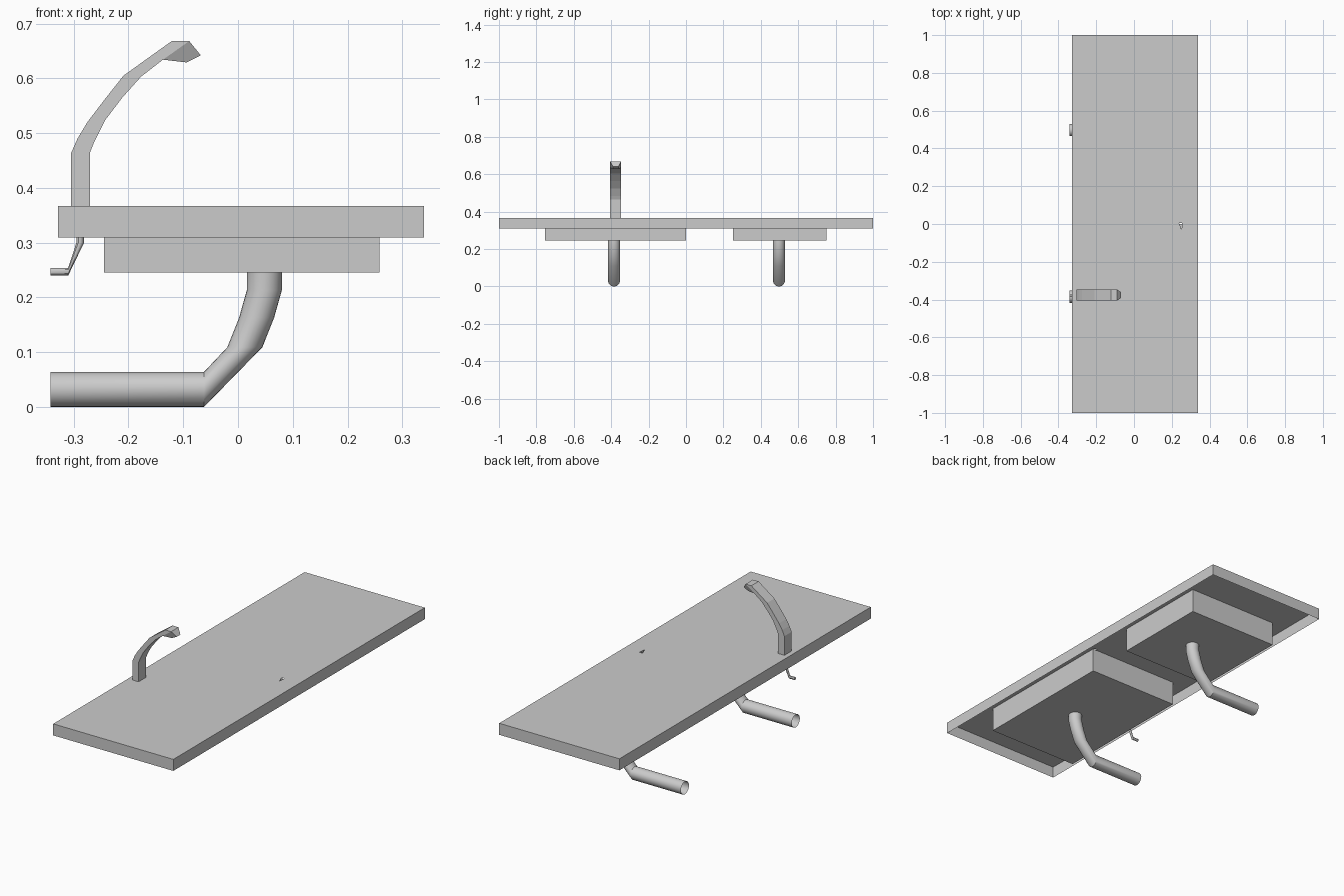
import bpy, bmesh, math

if "Cube" in bpy.data.objects:
    bpy.data.objects.remove(bpy.data.objects["Cube"])

TOP, RIM, BASIN = 0.367, 0.309, 0.245   # counter top, skirt bottom, basin bottom


def finish(bm, name, smooth=False):
    bmesh.ops.remove_doubles(bm, verts=bm.verts, dist=1e-5)
    bmesh.ops.recalc_face_normals(bm, faces=bm.faces)
    me = bpy.data.meshes.new(name)
    bm.to_mesh(me)
    bm.free()
    ob = bpy.data.objects.new(name, me)
    bpy.context.collection.objects.link(ob)
    if smooth:
        bpy.ops.object.select_all(action='DESELECT')
        ob.select_set(True)
        bpy.context.view_layer.objects.active = ob
        bpy.ops.object.shade_smooth_by_angle(angle=math.radians(30))
    return ob


def loft(bm, rings):
    """Skin a list of closed point rings, leaving the ends open."""
    loops = [[bm.verts.new(p) for p in r] for r in rings]
    n = len(rings[0])
    for a, b in zip(loops, loops[1:]):
        for i in range(n):
            j = (i + 1) % n
            bm.faces.new((a[i], a[j], b[j], b[i]))
    return loops


def rect(x0, x1, y0, y1, z):
    return [(x0, y0, z), (x1, y0, z), (x1, y1, z), (x0, y1, z)]


def pipe(name, y, radius, sections, sides):
    """Sections are (x, z, tilt); tilt 0 = level ring, 90 = upright ring."""
    rings = []
    for x, z, tilt in sections:
        t = math.radians(tilt)
        ring = []
        for i in range(sides):
            a = 2 * math.pi * i / sides
            c = radius * math.cos(a)
            ring.append((x + c * math.cos(t), y + radius * math.sin(a), z - c * math.sin(t)))
        rings.append(ring)
    bm = bmesh.new()
    loft(bm, rings)
    return finish(bm, name, smooth=True)


# Counter: top sheet with a skirt, open below, tiny gap near the basin corner
bm = bmesh.new()
loops = loft(bm, [rect(-0.329, 0.34, -1, 1, RIM), rect(-0.329, 0.34, -1, 1, TOP)])
edges = [bm.edges.get((loops[1][i], loops[1][(i + 1) % 4])) for i in range(4)]
gap = [bm.verts.new((x, y, TOP)) for x, y in ((0.238, 0.006), (0.255, 0.006), (0.252, -0.03))]
edges += [bm.edges.new((gap[i], gap[(i + 1) % 3])) for i in range(3)]
bmesh.ops.triangle_fill(bm, edges=edges, use_beauty=True)
bmesh.ops.dissolve_limit(bm, angle_limit=0.01, verts=bm.verts, edges=bm.edges)
finish(bm, "counter")

# Basins hanging under the counter
for name, y0, y1 in (("large_basin", -0.755, 0.0), ("small_basin", 0.25, 0.75)):
    bm = bmesh.new()
    loops = loft(bm, [rect(-0.245, 0.258, y0, y1, BASIN), rect(-0.245, 0.258, y0, y1, TOP)])
    bm.faces.new(loops[0])
    finish(bm, name)

# Drain pipes, one per basin
drain = [(0.048, BASIN, 0), (0.048, 0.213, 0), (0.034, 0.163, 0),
         (0.0125, 0.109, 0), (-0.062, 0.032, 90), (-0.342, 0.032, 90)]
for name, y in (("large_basin_drain", -0.385), ("small_basin_drain", 0.497)):
    pipe(name, y, 0.032, drain, 24)

# Supply pipe below the tap
pipe("supply_pipe", -0.38, 0.007,
     [(-0.288, TOP, 0), (-0.288, 0.3, 0), (-0.31, 0.247, 90), (-0.342, 0.247, 90)], 12)

# Curved tap: (outer x, z, inner x, z, half width)
tap = [(-0.305, 0.367, -0.27, 0.367, 0.029), (-0.305, 0.463, -0.27, 0.465, 0.029),
       (-0.293, 0.490, -0.262, 0.485, 0.029), (-0.275, 0.520, -0.243, 0.523, 0.029),
       (-0.243, 0.562, -0.211, 0.565, 0.029), (-0.209, 0.605, -0.177, 0.603, 0.029),
       (-0.121, 0.668, -0.137, 0.634, 0.029), (-0.089, 0.668, -0.137, 0.634, 0.029),
       (-0.068, 0.642, -0.094, 0.629, 0.015)]
bm = bmesh.new()
ty = -0.376
rings = [[(ox, ty - w, oz), (ix, ty - w, iz), (ix, ty + w, iz), (ox, ty + w, oz)]
         for ox, oz, ix, iz, w in tap]
loops = loft(bm, rings)
bm.faces.new(loops[-1])
bmesh.ops.dissolve_degenerate(bm, dist=1e-5, edges=bm.edges)
finish(bm, "tap")
